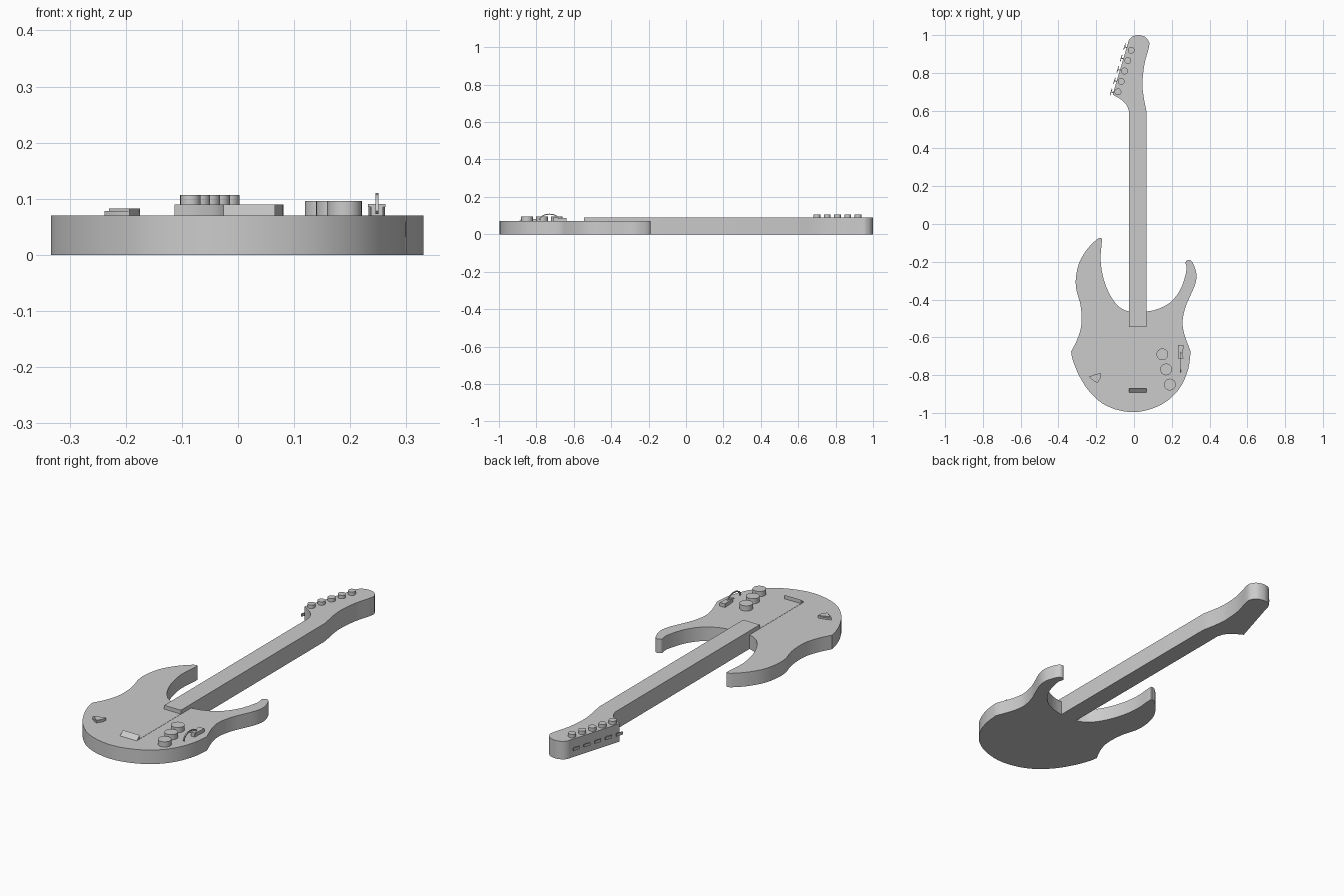
import bpy, bmesh, math
from mathutils import Vector

cube = bpy.data.objects.get("Cube")
if cube:
    bpy.data.objects.remove(cube, do_unlink=True)

grey = bpy.data.materials.new("plain_grey")
grey.use_nodes = True
colour = (0.6, 0.6, 0.6, 1)
grey.diffuse_color = colour
grey.node_tree.nodes["Principled BSDF"].inputs["Base Color"].default_value = colour


def finish(name, bm):
    """Turn a bmesh into a grey object with sharp edges kept."""
    bmesh.ops.recalc_face_normals(bm, faces=bm.faces)
    mesh = bpy.data.meshes.new(name)
    bm.to_mesh(mesh)
    bm.free()
    mesh.materials.append(grey)
    obj = bpy.data.objects.new(name, mesh)
    bpy.context.collection.objects.link(obj)
    bpy.ops.object.select_all(action='DESELECT')
    obj.select_set(True)
    bpy.context.view_layer.objects.active = obj
    bpy.ops.object.shade_smooth_by_angle(angle=math.radians(30))
    return obj


def prism(name, outline, start, depth):
    """Extrude a planar outline (points placed by start) along depth."""
    bm = bmesh.new()
    face = bm.faces.new([bm.verts.new(start(*p)) for p in outline])
    top = bmesh.ops.extrude_face_region(bm, geom=[face], use_keep_orig=True)
    moved = [v for v in top["geom"] if isinstance(v, bmesh.types.BMVert)]
    bmesh.ops.translate(bm, verts=moved, vec=depth)
    return finish(name, bm)


def slab(name, outline, low, high):
    return prism(name, outline, lambda x, y: (x, y, low), (0, 0, high - low))


def side_profile(name, outline, left, right):
    return prism(name, outline, lambda y, z: (left, y, z), (right - left, 0, 0))


def rect(x0, x1, y0, y1):
    return [(x0, y0), (x1, y0), (x1, y1), (x0, y1)]


def disc(name, x, y, radius, low, high, sides=24):
    ring = [(x + radius * math.cos(math.tau * i / sides),
             y + radius * math.sin(math.tau * i / sides)) for i in range(sides)]
    return slab(name, ring, low, high)


def smooth(points, steps=4):
    """Open curve through the points, without its last point."""
    pts = [Vector(p) for p in points]
    pts = [2 * pts[0] - pts[1]] + pts + [2 * pts[-1] - pts[-2]]
    out = []
    for a, b, c, d in zip(pts, pts[1:], pts[2:], pts[3:]):
        for i in range(steps):
            t = i / steps
            out.append(0.5 * (2 * b + (c - a) * t + (2 * a - 5 * b + 4 * c - d) * t * t
                              + (3 * b - a - 3 * c + d) * t ** 3))
    return out


BODY_TOP, NECK_TOP = 0.07, 0.09
NECK_L, NECK_R = -0.026, 0.066

# Body: two horned sides and a rounded base, meeting at the waist corners
horns = [(-.333, -.675), (-.3, -.61), (-.278, -.53), (-.283, -.43), (-.305, -.35),
         (-.307, -.28), (-.288, -.2), (-.245, -.13), (-.198, -.083), (-.18, -.075),
         (-.17, -.085), (-.177, -.19), (-.161, -.29), (-.13, -.37), (-.093, -.425),
         (-.066, -.447), (-.024, -.463), (.066, -.463), (.135, -.447), (.198, -.41),
         (.246, -.346), (.272, -.272), (.278, -.23), (.273, -.203), (.288, -.19),
         (.31, -.203), (.33, -.262), (.325, -.315), (.299, -.378), (.272, -.442),
         (.257, -.516), (.267, -.585), (.3, -.675)]
base = [(.3, -.675), (.289, -.76), (.257, -.844), (.204, -.913), (.125, -.966),
        (.02, -.995), (-.077, -.987), (-.167, -.95), (-.241, -.881), (-.294, -.796),
        (-.325, -.717), (-.333, -.675)]
slab("body", smooth(horns) + smooth(base), 0, BODY_TOP)

# Neck and headstock in one piece
head_right = [(NECK_R, .595), (.05, .68), (.045, .75), (.055, .845), (.08, .94),
              (.076, .97), (.056, .992), (.02, 1), (-.01, .991), (-.027, .973), (-.034, .95)]
head_left = [(-.113, .685), (-.07, .66), (-.04, .63), (NECK_L, .595)]
neck = [(NECK_L, -.545), (NECK_R, -.545)]
slab("neck_and_headstock",
     neck + smooth(head_right) + [head_right[-1]] + smooth(head_left) + [head_left[-1]],
     0, NECK_TOP)

# String strip and wedge bridge
slab("string_strip", rect(NECK_L, NECK_R, -.88, -.54), BODY_TOP - .01, BODY_TOP + .001)
side_profile("bridge", [(-.893, BODY_TOP), (-.87, BODY_TOP), (-.87, NECK_TOP)], NECK_L, NECK_R)

# Tuners: a post on top and a key on the slanted edge for each string
edge_end, edge_start = Vector(head_right[-1]), Vector(head_left[0])
along = (edge_end - edge_start).normalized()
out = Vector((-along.y, along.x))
for i in range(5):
    t = i / 4
    disc(f"tuner_post_{i + 1}", -.085 + .07 * t, .70 + .22 * t, .018, NECK_TOP - .01, .107)
    root = edge_start.lerp(edge_end, .04 + .9 * t)

    def key_part(name, near, far, half, low, high):
        corners = [root + out * o + along * s
                   for o, s in ((near, -half), (far, -half), (far, half), (near, half))]
        slab(name, corners, low, high)
    key_part(f"tuner_shaft_{i + 1}", -.01, .012, .003, .042, .048)
    key_part(f"tuner_key_{i + 1}", .01, .014, .018, .038, .052)

# Control knobs
for i in range(3):
    disc(f"control_knob_{i + 1}", .15 + .02 * i, -.69 - .08 * i, .031, BODY_TOP - .01, .096)

# Lever socket with its curved arm
slab("lever_socket", [(.237, -.71), (.258, -.71), (.262, -.64), (.233, -.64)],
     BODY_TOP - .01, .088)
arc = [(-.73 + .055 * math.cos(a), .078 + .032 * math.sin(a))
       for a in [math.pi * i / 10 for i in range(11)]]
inner = [(-.73 + (y + .73) * .9, z - .005) for y, z in reversed(arc)]
side_profile("lever_arm", arc + inner, .245, .25)
slab("lever_collar", [(.232, -.712), (.263, -.712), (.2475, -.68)], .085, .091)

# Output socket: a curved plate with a smaller raised plate
slab("socket_plate", [(-.238, -.808), (-.205, -.795), (-.175, -.79), (-.177, -.815),
                      (-.193, -.842), (-.212, -.832), (-.23, -.818)], BODY_TOP - .01, .078)
slab("socket_cover", [(-.23, -.81), (-.175, -.79), (-.178, -.815), (-.193, -.84)],
     .076, .083)
